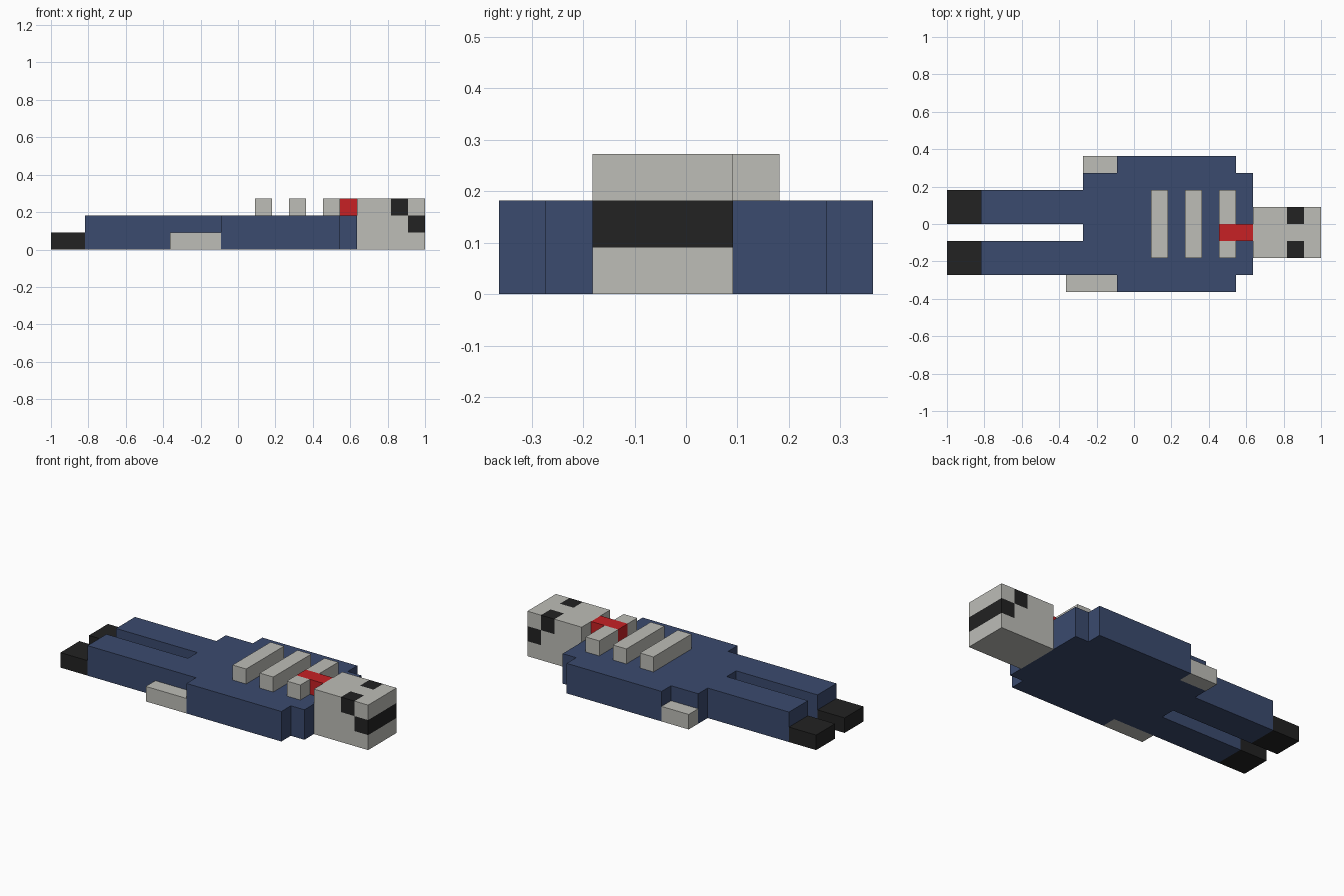
import bpy
import bmesh
from mathutils import Vector

cube = bpy.data.objects.get("Cube")
if cube:
    bpy.data.objects.remove(cube, do_unlink=True)

U = 2 / 22  # size of one block


def material(name, rgb):
    mat = bpy.data.materials.new(name)
    mat.use_nodes = True
    color = (*rgb, 1)
    mat.diffuse_color = color
    mat.node_tree.nodes["Principled BSDF"].inputs["Base Color"].default_value = color
    return mat


GREY = material("pale grey", (0.51, 0.51, 0.475))
BLUE = material("navy blue", (0.043, 0.069, 0.156))
BLACK = material("black", (0.016, 0.016, 0.016))
RED = material("red", (0.57, 0.015, 0.018))


def box(name, x, y, z, *mats, cells=False, rule=None):
    """Box spanning block ranges; optionally cut into cells and coloured by rule."""
    bm = bmesh.new()
    bmesh.ops.create_cube(bm, size=1)
    ranges = (x, y, z)
    for v in bm.verts:
        v.co = Vector([(a + b) / 2 + c * (b - a) for (a, b), c in zip(ranges, v.co)])
    if cells:
        for axis, (a, b) in enumerate(ranges):
            normal = Vector([float(i == axis) for i in range(3)])
            for k in range(a + 1, b):
                bmesh.ops.bisect_plane(bm, geom=bm.verts[:] + bm.edges[:] + bm.faces[:],
                                       plane_co=normal * k, plane_no=normal)
    if rule:
        bm.normal_update()
        for f in bm.faces:
            f.material_index = rule(f.calc_center_median() - f.normal * 0.5)
    bmesh.ops.scale(bm, vec=(U, U, U), verts=bm.verts)
    mesh = bpy.data.meshes.new(name)
    bm.to_mesh(mesh)
    bm.free()
    for m in mats:
        mesh.materials.append(m)
    obj = bpy.data.objects.new(name, mesh)
    bpy.context.collection.objects.link(obj)
    return obj


# Head with two eye blocks and a mouth band
def face_paint(c):
    eye = 9 < c.x < 10 and c.z > 2 and not -1 < c.y < 0
    mouth = c.x > 10 and 1 < c.z < 2
    return int(eye or mouth)


box("head", (7, 11), (-2, 1), (0, 3), GREY, BLACK, cells=True, rule=face_paint)

# Jacket body and sleeves
box("torso", (-3, 7), (-3, 3), (0, 2), BLUE)
box("front_sleeve", (-1, 6), (-4, -3), (0, 2), BLUE)
box("back_sleeve", (-1, 6), (3, 4), (0, 2), BLUE)

# Hands
box("front_hand", (-4, -1), (-4, -3), (0, 1), GREY)
box("back_hand", (-3, -1), (3, 4), (0, 1), GREY)

# Legs and shoes
for side, y in (("front", (-3, -1)), ("back", (0, 2))):
    box(side + "_leg", (-9, -3), y, (0, 2), BLUE)
    box(side + "_shoe", (-11, -9), y, (0, 1), BLACK)

# Raised chest bars, the top one split by the red neckpiece
for name, x in (("lower_bar", 1), ("middle_bar", 3)):
    box(name, (x, x + 1), (-2, 2), (2, 3), GREY)
box("upper_bar_front", (5, 6), (-2, -1), (2, 3), GREY)
box("upper_bar_back", (5, 6), (0, 2), (2, 3), GREY)
box("red_neckpiece", (5, 7), (-1, 0), (2, 3), RED)
